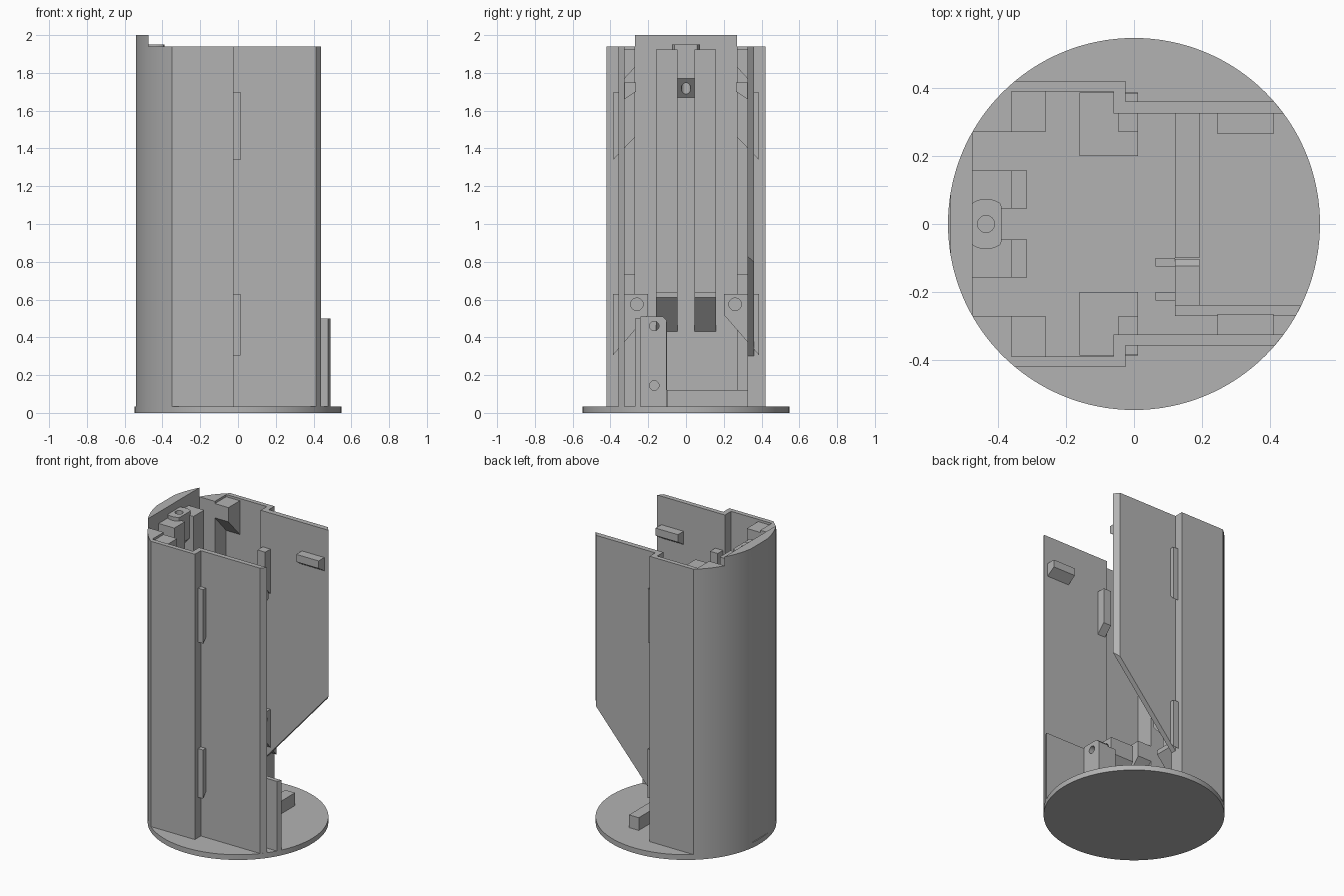
import bpy, bmesh
from math import sin, cos, pi, atan2

if "Cube" in bpy.data.objects:
    bpy.data.objects.remove(bpy.data.objects["Cube"])

grey = bpy.data.materials.new("plain grey")
grey.use_nodes = True
grey.diffuse_color = (0.45, 0.45, 0.45, 1)
grey.node_tree.nodes["Principled BSDF"].inputs["Base Color"].default_value = grey.diffuse_color

R, FLOOR, TOP = 0.547, 0.035, 1.94
PLACE = {"x": lambda a, b, t: (t, a, b),
         "y": lambda a, b, t: (a, t, b),
         "z": lambda a, b, t: (a, b, t)}


def prism(name, outline, lo, hi, axis="z"):
    """Extrude a flat outline along one axis."""
    bm = bmesh.new()
    low = [bm.verts.new(PLACE[axis](a, b, lo)) for a, b in outline]
    high = [bm.verts.new(PLACE[axis](a, b, hi)) for a, b in outline]
    bm.faces.new(low)
    bm.faces.new(high)
    for i in range(len(low)):
        j = (i + 1) % len(low)
        bm.faces.new((low[i], low[j], high[j], high[i]))
    bmesh.ops.recalc_face_normals(bm, faces=bm.faces)
    mesh = bpy.data.meshes.new(name)
    bm.to_mesh(mesh)
    bm.free()
    mesh.materials.append(grey)
    ob = bpy.data.objects.new(name, mesh)
    bpy.context.collection.objects.link(ob)
    return ob


def box(name, x, y, z):
    return prism(name, [(x[0], y[0]), (x[1], y[0]), (x[1], y[1]), (x[0], y[1])], *z)


def circle(a, b, r, n=32):
    return [(a + r * cos(2 * pi * i / n), b + r * sin(2 * pi * i / n)) for i in range(n)]


def arc(start, n=48):
    """Outer arc around -x, with a narrow flat at its middle."""
    pts = []
    for i in range(n + 1):
        t = start + (2 * pi - 2 * start) * i / n
        pts.append((max(R * cos(t), -0.54), R * sin(t)))
    return pts


def drill(ob, outline, lo, hi, axis):
    cutter = prism("drill", outline, lo, hi, axis)
    cutter.hide_render = True
    mod = ob.modifiers.new("hole", "BOOLEAN")
    mod.operation, mod.object, mod.solver = "DIFFERENCE", cutter, "EXACT"
    bpy.context.view_layer.objects.active = ob
    bpy.ops.object.modifier_apply(modifier=mod.name)
    bpy.data.objects.remove(cutter)


def smooth(ob):
    bpy.ops.object.select_all(action="DESELECT")
    ob.select_set(True)
    bpy.context.view_layer.objects.active = ob
    bpy.ops.object.shade_smooth_by_angle(angle=0.4)


# Base disc
smooth(prism("base_disc", circle(0, 0, R, 128), 0, FLOOR))

# Rounded shell with the full stepped front wall
inner = [(-0.06, -0.39), (-0.36, -0.39), (-0.36, -0.27), (-0.475, -0.27)]
shell = arc(atan2(0.42, -0.35))
shell += [(-0.025, -0.42), (-0.025, -0.357), (0.414, -0.357), (0.44, -0.325), (-0.06, -0.325)]
shell += inner + [(x, -y) for x, y in reversed(inner)]
shell += [(-0.06, 0.325), (-0.025, 0.325), (-0.025, 0.42)]
smooth(prism("shell", shell, FLOOR, TOP))

# Raised lip on top of the rounded side
smooth(prism("top_lip", arc(atan2(0.271, -0.475)), TOP, 2.0))

# Back panel with a diagonal lower edge, its end trimmed to the disc
panel = prism("back_panel", [(-0.025, 0.3), (0.44, 0.83), (0.44, TOP), (-0.025, TOP)],
              0.325, 0.36, "y")
for v in panel.data.vertices:
    if v.co.x > 0.4 and v.co.y > 0.34:
        v.co.x = 0.412
        if v.co.z < 1:
            v.co.z = 0.798

# Parts that repeat on the front and back walls
for side, s in (("front", -1), ("back", 1)):
    def wedge(name, y_in, y_out, top, z_in, z_out, x):
        return prism(f"{side}_{name}", [(s * y_in, top), (s * y_out, top),
                                        (s * y_out, z_out), (s * y_in, z_in)], *x, "x")

    wedge("upper_corner_block", 0.27, 0.39, 1.925, 1.83, 1.70, (-0.36, -0.26))
    wedge("lower_corner_block", 0.27, 0.39, 0.735, 0.63, 0.50, (-0.36, -0.26))
    wedge("edge_tab", 0.27, 0.385, 1.70, 1.46, 1.34, (-0.045, 0.012))
    wedge("shelf_tab", 0.265, 0.327, 1.75, 1.70, 1.66, (0.245, 0.41))
    boss = wedge("screw_boss", 0.2, 0.387, 0.63, 0.52, 0.305, (-0.16, 0.012))
    drill(boss, circle(s * 0.26, 0.575, 0.033), -0.08, 0.1, "x")

    # Inner column with a ledge that tapers back to the shell
    y = sorted((s * 0.045, s * 0.158))
    box(f"{side}_column", (-0.475, -0.36), y, (0.6, 1.925))
    prism(f"{side}_column_ledge", [(-0.475, 0.43), (-0.315, 0.61), (-0.315, 0.64), (-0.475, 0.64)],
          *y, "y")

# Screw post between the columns, with a rounded collar
post = prism("top_screw_post", [(-0.475, 1.67), (-0.39, 1.77), (-0.39, 1.93), (-0.475, 1.93)],
             -0.045, 0.045, "y")
collar = prism("top_screw_collar", [(min(max(x, -0.475), -0.39), y)
                                    for x, y in circle(-0.435, 0, 0.074)], 1.925, 1.95)
for ob in (post, collar):
    drill(ob, circle(-0.435, 0, 0.025), 1.5, 2.1, "z")

# Floor ridge, drilled upright and low side plate
box("floor_ridge", (0.12, 0.192), (-0.1, 0.327), (FLOOR, 0.12))
upright = prism("upright", [(-0.24, FLOOR), (-0.103, FLOOR), (-0.103, 0.49), (-0.123, 0.51),
                            (-0.24, 0.51)], 0.12, 0.192, "x")
for z in (0.46, 0.145):
    drill(upright, circle(-0.168, z, 0.025), 0.0, 0.3, "x")
for i, y in enumerate(((-0.125, -0.1), (-0.225, -0.2))):
    box(f"upright_rib_{i + 1}", (0.063, 0.12), y, (FLOOR, 0.48))
prism("side_plate", [(0.12, -0.27), (0.476, -0.27), (0.491, -0.24), (0.12, -0.24)], FLOOR, 0.5)
